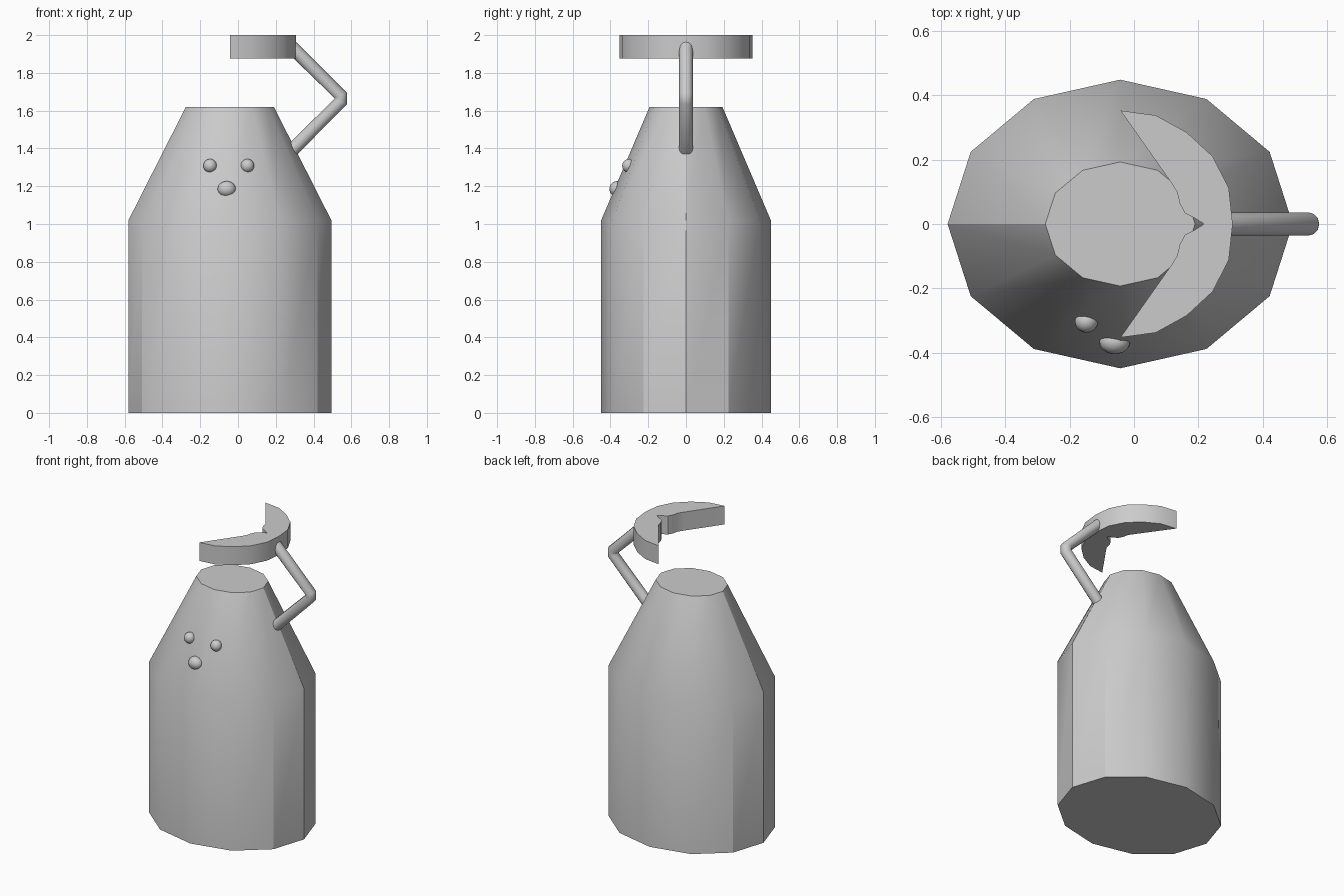
import bpy
import bmesh
from math import cos, sin, pi, radians

if "Cube" in bpy.data.objects:
    bpy.data.objects.remove(bpy.data.objects["Cube"])

CX = -0.043  # body axis


def finish(name, bm, angle=30):
    bmesh.ops.recalc_face_normals(bm, faces=bm.faces)
    mesh = bpy.data.meshes.new(name)
    bm.to_mesh(mesh)
    bm.free()
    obj = bpy.data.objects.new(name, mesh)
    bpy.context.collection.objects.link(obj)
    bpy.ops.object.select_all(action='DESELECT')
    obj.select_set(True)
    bpy.context.view_layer.objects.active = obj
    bpy.ops.object.shade_smooth_by_angle(angle=radians(angle))
    return obj


# Body: twelve-sided oval bottle with tapered shoulder
bm = bmesh.new()
rings = []
for z, rx, ry in [(0, 0.537, 0.449), (1.02, 0.537, 0.449), (1.62, 0.233, 0.193)]:
    rings.append([bm.verts.new((CX + rx * cos(i * pi / 6), ry * sin(i * pi / 6), z))
                  for i in range(12)])
for low, high in zip(rings, rings[1:]):
    for i in range(12):
        j = (i + 1) % 12
        bm.faces.new((low[i], low[j], high[j], high[i]))
bm.faces.new(rings[0][::-1])
bm.faces.new(rings[-1])
finish("body", bm)

# Lid: extruded crescent with a notched inner edge, mirrored in y
outer = [(0.307, 0), (0.295, 0.112), (0.245, 0.21), (0.164, 0.285), (0.068, 0.338), (-0.042, 0.353)]
inner = [(0.11, 0.137), (0.134, 0.10), (0.142, 0.065), (0.158, 0.034), (0.188, 0.019), (0.218, 0)]
half = outer + inner
outline = half + [(x, -y) for x, y in half[-2:0:-1]]
bm = bmesh.new()
face = bm.faces.new([bm.verts.new((x, y, 1.875)) for x, y in outline])
ext = bmesh.ops.extrude_face_region(bm, geom=[face])
top = [g for g in ext["geom"] if isinstance(g, bmesh.types.BMVert)]
bmesh.ops.translate(bm, verts=top, vec=(0, 0, 0.125))
finish("crescent_lid", bm)

# Handle: bent tube joining lid and shoulder
curve = bpy.data.curves.new("handle", 'CURVE')
curve.dimensions = '3D'
curve.bevel_depth = 0.036
curve.bevel_resolution = 4
curve.use_fill_caps = True
path = [(0.275, 1.945), (0.543, 1.682), (0.543, 1.648), (0.275, 1.38)]
spline = curve.splines.new('POLY')
spline.points.add(len(path) - 1)
for point, (x, z) in zip(spline.points, path):
    point.co = (x, 0, z, 1)
handle = bpy.data.objects.new("handle", curve)
bpy.context.collection.objects.link(handle)


# Face: two eyes and a nose set into the shoulder
def bead(name, loc, size):
    bm = bmesh.new()
    bmesh.ops.create_uvsphere(bm, u_segments=24, v_segments=12, radius=1)
    bmesh.ops.scale(bm, vec=size, verts=bm.verts)
    bmesh.ops.translate(bm, vec=loc, verts=bm.verts)
    finish(name, bm)


for side, x in (("left", -0.148), ("right", 0.05)):
    bead(side + "_eye", (x, -0.303, 1.308), (0.036, 0.035, 0.036))
bead("nose", (-0.06, -0.366, 1.185), (0.048, 0.039, 0.042))
